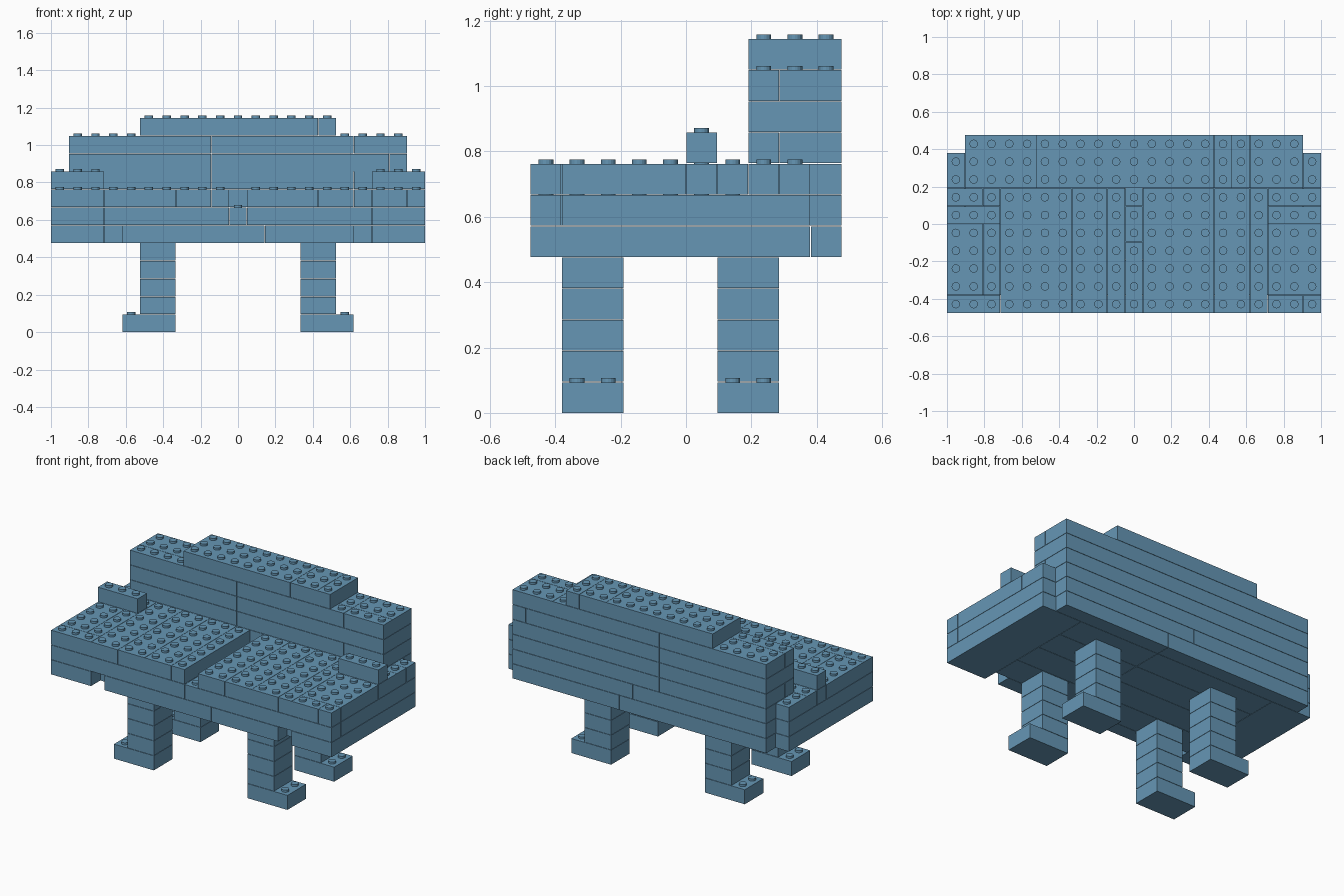
import bpy, bmesh
from mathutils import Matrix

cube = bpy.data.objects.get("Cube")
if cube:
    bpy.data.objects.remove(cube)

P = 2 / 21        # stud pitch
H = 0.0955        # layer height
GAP = 0.001       # clearance round each brick
STUD_R, STUD_H = 0.0225, 0.0135

blue = bpy.data.materials.new("dusty_blue")
blue.use_nodes = True
colour = (0.133, 0.307, 0.462, 1)
blue.diffuse_color = colour
blue.node_tree.nodes["Principled BSDF"].inputs["Base Color"].default_value = colour

parts = {}        # part name -> list of (i0, i1, j0, j1, layer)


def lay(part, layer, *boxes):
    parts.setdefault(part, []).extend((*b, layer) for b in boxes)


def lay_both(part, layer, *boxes):
    """Lay bricks on one side and their mirror images on the other."""
    for a, b, c, d in boxes:
        lay(part, layer, (a, b, c, d), (21 - b, 21 - a, c, d))


# Legs with outward toes
for name, j in (("front_legs", 1), ("back_legs", 6)):
    lay_both(name, 0, (4, 7, j, j + 2))
    for k in range(1, 5):
        lay_both(name, k, (5, 7, j, j + 2))

# Base: side slabs, front strip with two small notches, long planks
lay_both("base", 5, (0, 3, 0, 9))
lay("base", 5, (4, 12, 0, 1), (12, 17, 0, 1), (1, 12, 9, 10), (12, 20, 9, 10))
for j in range(1, 9, 2):
    lay("base", 5, (3, 12, j, j + 2), (12, 18, j, j + 2))

# Middle layer under the cushions
lay_both("seat_support", 6, (0, 3, 0, 1), (3, 10, 0, 1), (0, 1, 1, 9), (1, 10, 1, 10))
lay("seat_support", 6, (10, 11, 0, 4), (10, 11, 4, 6), (10, 11, 6, 10))

# Two seat cushions split by a one-stud gap
for i in (3, 5, 7):
    lay("right_cushion", 7, (i, i + 2, 0, 7))
lay("right_cushion", 7, (9, 10, 0, 7))
for i in (11, 13, 15):
    lay("left_cushion", 7, (i, i + 2, 0, 7))
lay("left_cushion", 7, (17, 18, 0, 7))

# Seat edges and the row below the backrest
lay("seat_sides", 7, (0, 3, 0, 1), (0, 2, 1, 5), (2, 3, 1, 5), (0, 3, 5, 6),
    (0, 2, 6, 7), (2, 3, 6, 7), (0, 1, 7, 9),
    (18, 20, 0, 1), (20, 21, 0, 1), (18, 21, 1, 5), (18, 21, 5, 6),
    (18, 21, 6, 7), (20, 21, 7, 8), (20, 21, 8, 9))
lay("backrest", 7, (1, 9, 7, 10), (9, 17, 7, 10), (17, 20, 7, 10))

# Armrests
lay_both("armrests", 8, (0, 3, 5, 6))

# Backrest and its raised crest
for k in (8, 10):
    for j0, j1 in ((7, 8), (8, 10)):
        lay("backrest", k, (1, 9, j0, j1), (9, 17, j0, j1), (17, 20, j0, j1))
lay("backrest", 9, (1, 9, 7, 10), (9, 19, 7, 10), (19, 20, 7, 10))
lay("backrest_crest", 11, (5, 13, 7, 10), (13, 15, 7, 10), (15, 16, 7, 10))

filled = {(i, j, k) for boxes in parts.values() for a, b, c, d, k in boxes
          for i in range(a, b) for j in range(c, d)}


def add_brick(bm, a, b, c, d, k):
    size = ((b - a) * P - 2 * GAP, (d - c) * P - 2 * GAP, H - 2 * GAP)
    centre = ((a + b) / 2 * P - 1, (c + d) / 2 * P - 5 * P, k * H + size[2] / 2)
    bmesh.ops.create_cube(bm, size=1, matrix=Matrix.Translation(centre) @ Matrix.Diagonal((*size, 1)))
    # Studs on every uncovered cell
    top = k * H + size[2]
    for i in range(a, b):
        for j in range(c, d):
            if (i, j, k + 1) not in filled:
                spot = ((i + 0.5) * P - 1, (j + 0.5) * P - 5 * P, top + STUD_H / 2)
                bmesh.ops.create_cone(bm, cap_ends=True, segments=16, radius1=STUD_R, radius2=STUD_R,
                                      depth=STUD_H, matrix=Matrix.Translation(spot))


for name, boxes in parts.items():
    bm = bmesh.new()
    for box in boxes:
        add_brick(bm, *box)
    mesh = bpy.data.meshes.new(name)
    bm.to_mesh(mesh)
    bm.free()
    mesh.materials.append(blue)
    bpy.context.collection.objects.link(bpy.data.objects.new(name, mesh))
